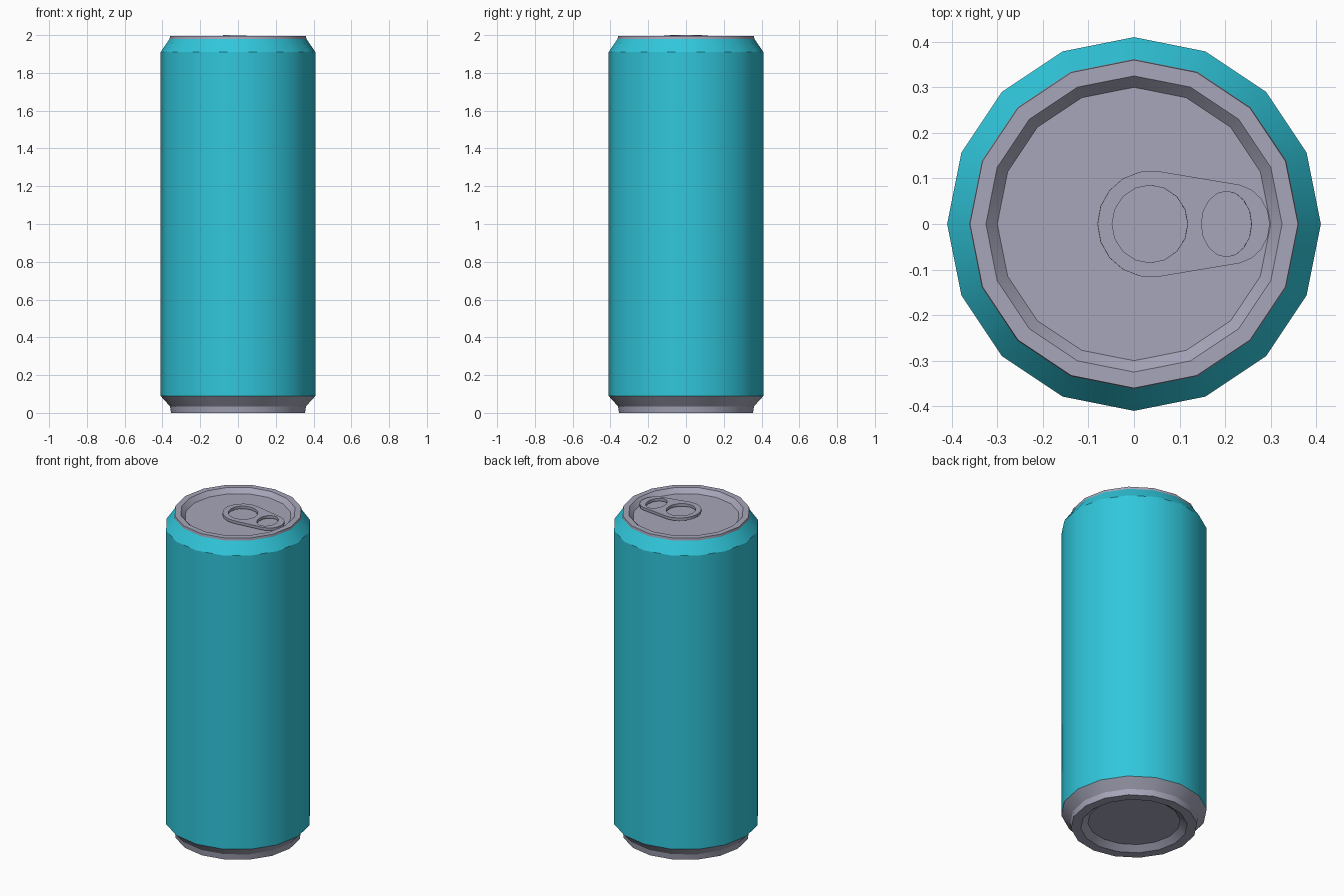
import bpy
import bmesh
from math import cos, sin, radians, tau

SIDES = 16

cube = bpy.data.objects.get("Cube")
if cube:
    bpy.data.objects.remove(cube, do_unlink=True)


def material(name, rgb):
    mat = bpy.data.materials.new(name)
    mat.use_nodes = True
    color = (*rgb, 1)
    mat.diffuse_color = color
    mat.node_tree.nodes["Principled BSDF"].inputs["Base Color"].default_value = color
    return mat


def add_object(name, bm, mat):
    mesh = bpy.data.meshes.new(name)
    bm.to_mesh(mesh)
    bm.free()
    mesh.materials.append(mat)
    obj = bpy.data.objects.new(name, mesh)
    bpy.context.collection.objects.link(obj)
    bpy.ops.object.select_all(action="DESELECT")
    obj.select_set(True)
    bpy.context.view_layer.objects.active = obj
    bpy.ops.object.shade_smooth_by_angle(angle=radians(30))
    return obj


def revolve(name, profile, mat, cap_start=False, cap_end=False):
    """Turn a (radius, height) profile, listed upwards on the outside, about z."""
    bm = bmesh.new()
    rings = [[bm.verts.new((r * cos(tau * i / SIDES), r * sin(tau * i / SIDES), z))
              for i in range(SIDES)] for r, z in profile]
    for low, high in zip(rings, rings[1:]):
        for i in range(SIDES):
            j = (i + 1) % SIDES
            bm.faces.new((low[i], low[j], high[j], high[i]))
    if cap_start:
        bm.faces.new(rings[0][::-1])
    if cap_end:
        bm.faces.new(rings[-1])
    return add_object(name, bm, mat)


def arc(cx, rx, ry, start, end, steps):
    angles = [radians(start + (end - start) * i / steps) for i in range(steps + 1)]
    return [(cx + rx * cos(a), ry * sin(a)) for a in angles]


turquoise = material("turquoise paint", (0.03, 0.57, 0.71))
metal = material("grey metal", (0.38, 0.38, 0.49))

# Painted wall and shoulder
revolve("can_body", [(0.41, 0.09), (0.41, 1.91), (0.362, 1.98)], turquoise)

# Bare foot with a recessed underside
revolve("can_base", [(0.26, 0.03), (0.30, 0), (0.355, 0), (0.36, 0.035), (0.41, 0.09)],
        metal, cap_start=True)

# Rim and sunken lid
revolve("can_lid", [(0.362, 1.98), (0.36, 1.995), (0.325, 1.995), (0.30, 1.967)],
        metal, cap_end=True)

# Pull tab: tapered outline with two finger holes, slightly tilted
outline = arc(0.037, 0.117, 0.117, 82, 278, 10) + arc(0.215, 0.083, 0.088, -78, 78, 8)
holes = [arc(0.035, 0.083, 0.085, 0, 360, 16)[:-1],
         arc(0.203, 0.055, 0.072, 0, 360, 16)[:-1]]
bm = bmesh.new()
for loop in [outline] + holes:
    verts = [bm.verts.new((x, y, 1.998 - 0.03 * x)) for x, y in loop]
    for a, b in zip(verts, verts[1:] + verts[:1]):
        bm.edges.new((a, b))
bmesh.ops.triangle_fill(bm, edges=bm.edges[:], use_beauty=True, normal=(0, 0, 1))
for face in bm.faces:
    face.normal_update()
    if face.normal.z < 0:
        face.normal_flip()
tab = add_object("pull_tab", bm, metal)
thickness = tab.modifiers.new("Thickness", "SOLIDIFY")
thickness.thickness = 0.017
thickness.offset = -1
bpy.ops.object.modifier_apply(modifier=thickness.name)
bpy.ops.object.shade_smooth_by_angle(angle=radians(30))
